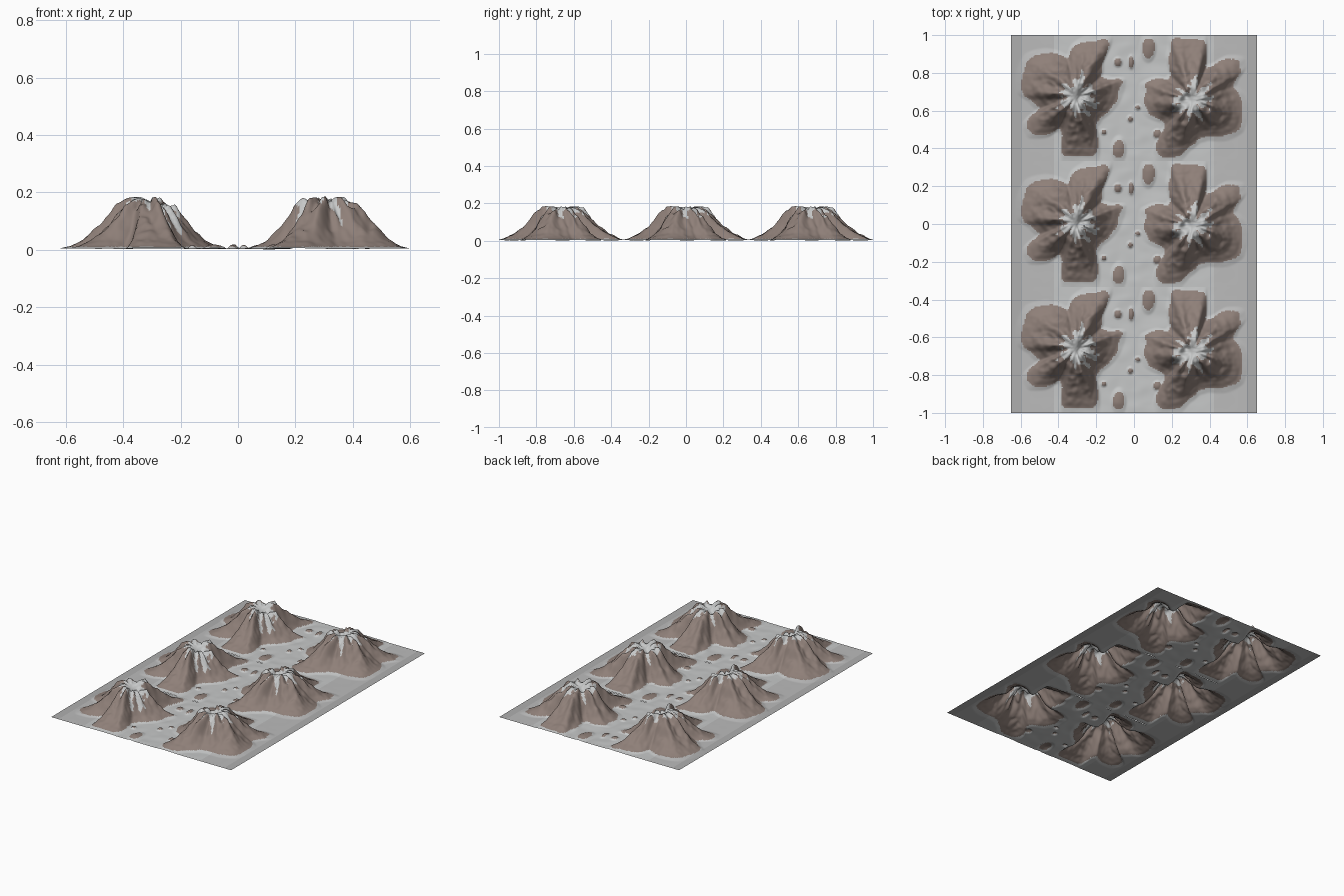
import bpy, bmesh, math
from mathutils import Vector, noise

if "Cube" in bpy.data.objects:
    bpy.data.objects.remove(bpy.data.objects["Cube"])

W, L = 1.3, 2.0 / 3          # size of one repeating tile
NX, NY = 200, 102            # grid cells per tile


def material(name, rgb):
    m = bpy.data.materials.new(name)
    m.diffuse_color = (*rgb, 1)
    m.use_nodes = True
    m.node_tree.nodes["Principled BSDF"].inputs["Base Color"].default_value = m.diffuse_color
    return m


MATS = [material("brown_rock", (0.275, 0.215, 0.19)),
        material("pale_snow", (0.57, 0.58, 0.58)),
        material("mid_grey", (0.50, 0.50, 0.50)),
        material("edge_grey", (0.43, 0.43, 0.43))]

# footprint of each mountain: (angle in degrees, radius) around its summit
LEFT = [(3, .23), (20, .26), (26, .2), (38, .165), (52, .22), (56, .32), (61, .36),
        (81, .30), (95, .25), (102, .2), (121, .27), (140, .32), (158, .31), (178, .285),
        (185, .24), (200, .2), (205, .28), (210, .3), (221, .31), (236, .24), (242, .19),
        (251, .21), (256, .33), (272, .335), (288, .35), (298, .25), (304, .185),
        (319, .17), (343, .2)]
RIGHT = [(7, .25), (18, .22), (26, .25), (30, .3), (40, .325), (53, .27), (61, .2),
         (69, .18), (74, .26), (79, .345), (94, .34), (109, .36), (115, .28), (122, .25),
         (132, .17), (142, .17), (147, .21), (162, .27), (185, .26), (197, .25),
         (214, .195), (224, .2), (231, .31), (240, .365), (257, .32), (266, .25),
         (279, .21), (292, .21), (311, .26), (328, .29), (344, .275)]

# height against relative distance from the summit
PROFILE = [(0, 1), (.25, .96), (.4, .77), (.6, .42), (.8, .16), (.95, .05), (1.1, 0), (99, 0)]


def interp(pts, x):
    for (x0, y0), (x1, y1) in zip(pts, pts[1:]):
        if x <= x1:
            return y0 + (y1 - y0) * (x - x0) / (x1 - x0)
    return pts[-1][1]


def radius_table(pts, blur):
    """Radius for every degree, averaged over +-blur degrees."""
    wrapped = [(pts[-1][0] - 360, pts[-1][1])] + pts + [(pts[0][0] + 360, pts[0][1])]
    raw = [interp(wrapped, a) for a in range(360)]
    return [sum(raw[(a + k) % 360] for k in range(-blur, blur + 1)) / (2 * blur + 1)
            for a in range(360)]


def lookup(table, deg):
    i = int(deg)
    f = deg - i
    return table[i % 360] * (1 - f) + table[(i + 1) % 360] * f


MOUNTAINS = [(-.307, .01, radius_table(LEFT, 2), radius_table(LEFT, 16)),
             (.312, -.01, radius_table(RIGHT, 2), radius_table(RIGHT, 16))]

# small rocks showing in the valley: x, y, half width, half length
ROCKS = [(-.085, .19, .018, .02), (-.015, .19, .012, .03), (-.08, -.275, .03, .055),
         (.075, .27, .032, .06), (.125, -.19, .02, .02), (-.02, -.11, .012, .015),
         (-.16, -.18, .012, .012), (.02, -.05, .012, .012)]


def n(x, y, z=0.0):
    return noise.noise(Vector((x, y, z)))


def mountain_height(x, y, m):
    cx, cy, sharp, soft = m
    dx, dy = x - cx, y - cy
    d = math.hypot(dx, dy)
    deg = math.degrees(math.atan2(dy, dx)) % 360
    tb, ta = d / lookup(sharp, deg), d / lookup(soft, deg)
    w = min(1, tb)
    t = ta * (1 - w) + tb * w
    h = .176 * interp(PROFILE, t)
    # radial gullies and rough rock
    a = math.radians(deg)
    gully = n(math.cos(a) * 4 + cx * 9, math.sin(a) * 4, d * 5)
    crag = abs(n(x * 17, y * 17, 3.1))
    h *= 1 + min(1, t * 2.5) * (.30 * gully + .22 * (.3 - crag))
    h += .007 * n(x * 38, y * 38, 7) * min(1, h / .06)
    # snowy bowl just inside the summit, opening towards the valley
    side = -1 if cx > 0 else 1
    bx, by = dx - side * .03, dy + side * .005
    h -= .04 * math.exp(-(bx * bx + by * by) / .0016)
    snow = d < .085 + .07 * n(math.cos(a) * 3 + cx, math.sin(a) * 3, 5) + .05 * n(x * 40, y * 40)
    return min(h, .18 + .003 * n(x * 45, y * 45, 2)), snow


def terrain(x, y):
    """Height, and whether the point lies in a snow cap."""
    h, snow = mountain_height(x, y, MOUNTAINS[0 if x < 0 else 1])
    for rx, ry, a, b in ROCKS:
        q = ((x - rx) / a) ** 2 + ((y - ry) / b) ** 2
        h = max(h, .014 * (1 - .5 * q) if q < 2 else 0)
    # flatten towards the tile seams and the outer border
    fade = min(1, (L / 2 - abs(y)) / .05)
    h *= .45 + .55 * fade
    h *= max(0, min(1, (W / 2 - abs(x)) / .04))
    bumps = .004 * n(x * 14, y * 14, 1) * max(0, 1 - abs(x) / .55) * fade
    return max(0, h + .004 + bumps), snow


# mountain terrain tile
bm = bmesh.new()
grid, capped = [], {}
for j in range(NY + 1):
    row = []
    for i in range(NX + 1):
        x, y = (i / NX - .5) * W, (j / NY - .5) * L
        z, snow = terrain(x, y)
        v = bm.verts.new((x, y, z))
        capped[v] = snow
        row.append(v)
    grid.append(row)
for j in range(NY):
    for i in range(NX):
        f = bm.faces.new((grid[j][i], grid[j][i + 1], grid[j + 1][i + 1], grid[j + 1][i]))
        f.smooth = True
        c = f.calc_center_median()
        if c.z > .0105:                                  # rock, with snow on the summits
            f.material_index = 1 if capped[grid[j][i]] else 0
        else:                                            # ground, greyer towards the sides
            ax = abs(c.x)
            f.material_index = 3 if ax > .595 else 2 if ax > .42 else 1
mesh = bpy.data.meshes.new("mountain_terrain")
bm.to_mesh(mesh)
bm.free()
for m in MATS:
    mesh.materials.append(m)
terrain_obj = bpy.data.objects.new("mountain_terrain", mesh)
bpy.context.collection.objects.link(terrain_obj)
terrain_obj.location.y = -L

# the same tile three times in a row
arr = terrain_obj.modifiers.new("three_tiles", 'ARRAY')
arr.count = 3
arr.use_relative_offset = False
arr.use_constant_offset = True
arr.constant_offset_displace = (0, L, 0)
arr.use_merge_vertices = False
